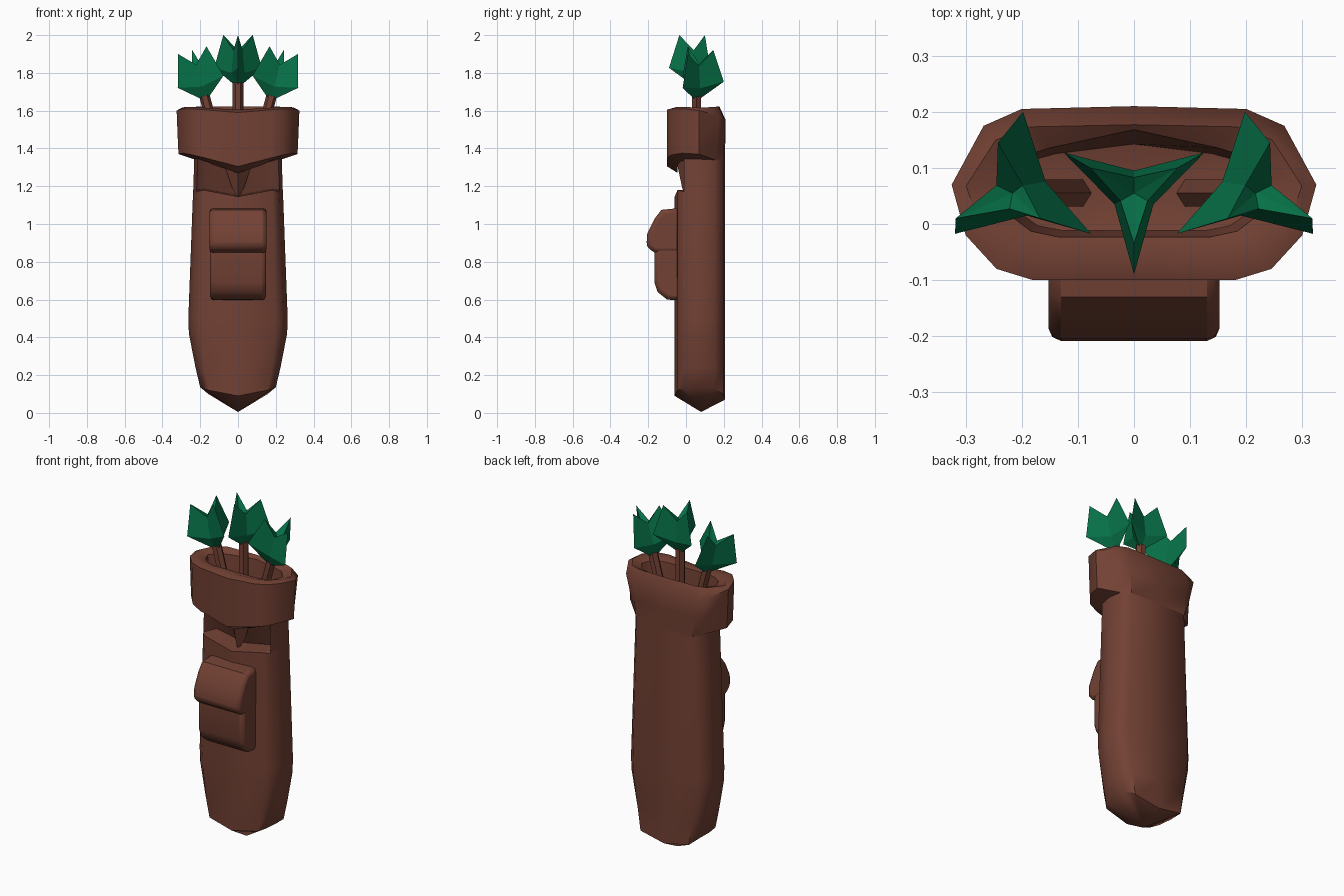
import bpy, bmesh, math
from mathutils import Vector, Matrix

cube = bpy.data.objects.get("Cube")
if cube:
    bpy.data.objects.remove(cube)


def material(name, rgb):
    m = bpy.data.materials.new(name)
    m.use_nodes = True
    m.diffuse_color = (*rgb, 1)
    m.node_tree.nodes["Principled BSDF"].inputs["Base Color"].default_value = (*rgb, 1)
    return m


BROWN = material("leather brown", (0.17, 0.053, 0.034))
GREEN = material("feather green", (0.002, 0.165, 0.064))


def finish(name, bm, mat, smooth=None):
    bmesh.ops.recalc_face_normals(bm, faces=bm.faces)
    me = bpy.data.meshes.new(name)
    bm.to_mesh(me)
    bm.free()
    me.materials.append(mat)
    ob = bpy.data.objects.new(name, me)
    bpy.context.collection.objects.link(ob)
    if smooth:
        bpy.ops.object.select_all(action="DESELECT")
        bpy.context.view_layer.objects.active = ob
        ob.select_set(True)
        bpy.ops.object.shade_smooth_by_angle(angle=math.radians(smooth))
    return ob


def loft(rings, start=None, end=None):
    """Skin closed rings of points, ending in a point where one is given."""
    bm = bmesh.new()
    loops = [[bm.verts.new(p) for p in r] for r in rings]
    n = len(loops[0])
    for a, b in zip(loops, loops[1:]):
        for i in range(n):
            j = (i + 1) % n
            bm.faces.new((a[i], a[j], b[j], b[i]))
    for tip, loop in ((start, loops[0]), (end, loops[-1])):
        if tip:
            v = bm.verts.new(tip)
            for i in range(n):
                bm.faces.new((v, loop[i], loop[(i + 1) % n]))
    return bm


def mirror(half):
    """Complete a half ring running from front centre to back centre."""
    return half + [(-x, y, z) for x, y, z in reversed(half[1:-1])]


# Body: raised front panel, broad rounded back
SECTION = [(0, -0.06), (0.2, -0.045), (0.24, -0.01), (0.26, 0.07),
           (0.25, 0.15), (0.205, 0.198), (0, 0.206)]


def body_ring(width, heights, front=None):
    half = []
    for i, ((x, y), z) in enumerate(zip(SECTION, heights)):
        if front is not None and i < 2:
            y = front
        half.append((x * width / 0.26, y, z))
    return mirror(half)


body_rings = [
    body_ring(0.2, [0.09, 0.12, 0.13, 0.135, 0.13, 0.1, 0.07]),
    body_ring(0.225, [0.17, 0.21, 0.24, 0.24, 0.24, 0.24, 0.24]),
    body_ring(0.26, [0.42] * 7),
    body_ring(0.263, [0.5] * 7),
    body_ring(0.238, [1.145, 1.18] + [1.17] * 5),
    body_ring(0.237, [1.15, 1.185] + [1.18] * 5, 0.06),
    body_ring(0.231, [1.36] * 7, -0.02),
]
finish("quiver_body", loft(body_rings, start=(0, 0.08, 0.005)), BROWN, 50)

# Collar: overhangs the front and sides, flows out of the body at the back
OUTLINE = [(0, -0.1), (0.18, -0.1), (0.245, -0.08), (0.3, -0.02),
           (0.325, 0.07), (0.268, 0.175), (0.2, 0.205), (0, 0.21)]


def collar_ring(sx, sy, heights, back=None):
    half = [(x * sx, 0.06 + (y - 0.06) * sy, z) for (x, y), z in zip(OUTLINE, heights)]
    if back:
        half[5:] = back
    return mirror(half)


BACK_SEAM = [(0.224, 0.152, 1.34), (0.184, 0.2, 1.33), (0, 0.207, 1.33)]
BACK_FLARE = [(0.245, 0.165, 1.45), (0.195, 0.203, 1.45), (0, 0.208, 1.45)]
collar_rings = [
    collar_ring(0.68, 0.65, [1.27, 1.31, 1.33, 1.34, 1.34, 1.34, 1.33, 1.33], BACK_SEAM),
    collar_ring(0.97, 1, [1.305, 1.35, 1.365, 1.375, 1.37, 1, 1, 1], BACK_SEAM),
    collar_ring(0.98, 1, [1.44] * 8, BACK_FLARE),
    collar_ring(1, 1, [1.59, 1.605, 1.61, 1.61, 1.6, 1.575, 1.55, 1.55]),
    collar_ring(0.92, 0.78, [1.605, 1.615, 1.62, 1.62, 1.615, 1.62, 1.622, 1.622]),
    collar_ring(0.75, 0.52, [1.6] * 8),
    collar_ring(0.7, 0.45, [1.42] * 8),
]
# the inner back edge bows to a shallow peak
for ring, push in zip(collar_rings[-2:], (0.03, 0.015)):
    x, y, z = ring[7]
    ring[7] = (x, y + push, z)
collar = loft(collar_rings, end=(0, 0.06, 1.4))
bmesh.ops.dissolve_degenerate(collar, dist=0.0005, edges=collar.edges)
finish("collar", collar, BROWN, 40)

# Tongue pointing down below the collar
tongue = [[(0.08, 0.0, 1.34), (0.0, -0.05, 1.33), (-0.08, 0.0, 1.34), (0, 0.06, 1.34)],
          [(0.035, 0.02, 1.2), (0.0, -0.02, 1.19), (-0.035, 0.02, 1.2), (0, 0.07, 1.2)]]
finish("collar_tongue", loft(tongue, end=(0, 0.0, 1.13)), BROWN, 60)


# Pouch: side profiles swept across the width
def side_profile(name, profile, half_width, bevel):
    bm = bmesh.new()
    a = [bm.verts.new((half_width, y, z)) for y, z in profile]
    face = bm.faces.new(a)
    out = bmesh.ops.extrude_face_region(bm, geom=[face])["geom"]
    for v in out:
        if isinstance(v, bmesh.types.BMVert):
            v.co.x = -half_width
    bm.faces.new(a) if not face.is_valid else None
    ob = finish(name, bm, BROWN, 40)
    mod = ob.modifiers.new("Soft edges", "BEVEL")
    mod.width = bevel
    mod.segments = 2
    mod.limit_method = "ANGLE"
    mod.angle_limit = math.radians(50)


side_profile("pouch_pocket", [(-0.03, 0.595), (-0.1, 0.6), (-0.15, 0.64), (-0.167, 0.69),
                              (-0.167, 0.88), (-0.03, 0.9)], 0.148, 0.022)
side_profile("pouch_flap", [(-0.03, 1.085), (-0.13, 1.075), (-0.165, 1.03), (-0.205, 0.95),
                            (-0.21, 0.88), (-0.165, 0.847), (-0.03, 0.847)], 0.152, 0.022)


# Arrows: shaft with a three-vaned tulip of feathers
def arrow(name, base, lean, turn):
    place = (Matrix.Translation(base) @ Matrix.Rotation(lean, 4, "Y")
             @ Matrix.Rotation(turn, 4, "Z"))

    def star(outer, outer_z, inner, inner_z):
        ring = []
        for k in range(6):
            r, z = ((outer, outer_z), (inner, inner_z))[k % 2]
            a = math.radians(60 * k)
            ring.append(Vector((r * math.cos(a), r * math.sin(a), z)))
        return ring

    feathers = loft([star(0.145, 0.107, 0.04, 0.08), star(0.09, 0.28, 0.028, 0.2)],
                    start=(0, 0, 0), end=(0, 0, 0.18))
    feathers.transform(place)
    finish(name + "_feathers", feathers, GREEN)

    shaft = bmesh.new()
    bmesh.ops.create_cone(shaft, cap_ends=True, segments=6, radius1=0.028,
                          radius2=0.028, depth=0.33)
    shaft.transform(place @ Matrix.Translation((0, 0, -0.135)))
    finish(name + "_shaft", shaft, BROWN, 40)


arrow("middle_arrow", (0, 0.055, 1.72), 0, math.radians(-90))
for side, label in ((1, "left"), (-1, "right")):
    arrow(label + "_arrow", (side * 0.17, 0.055, 1.65), side * math.radians(15), math.radians(90))
